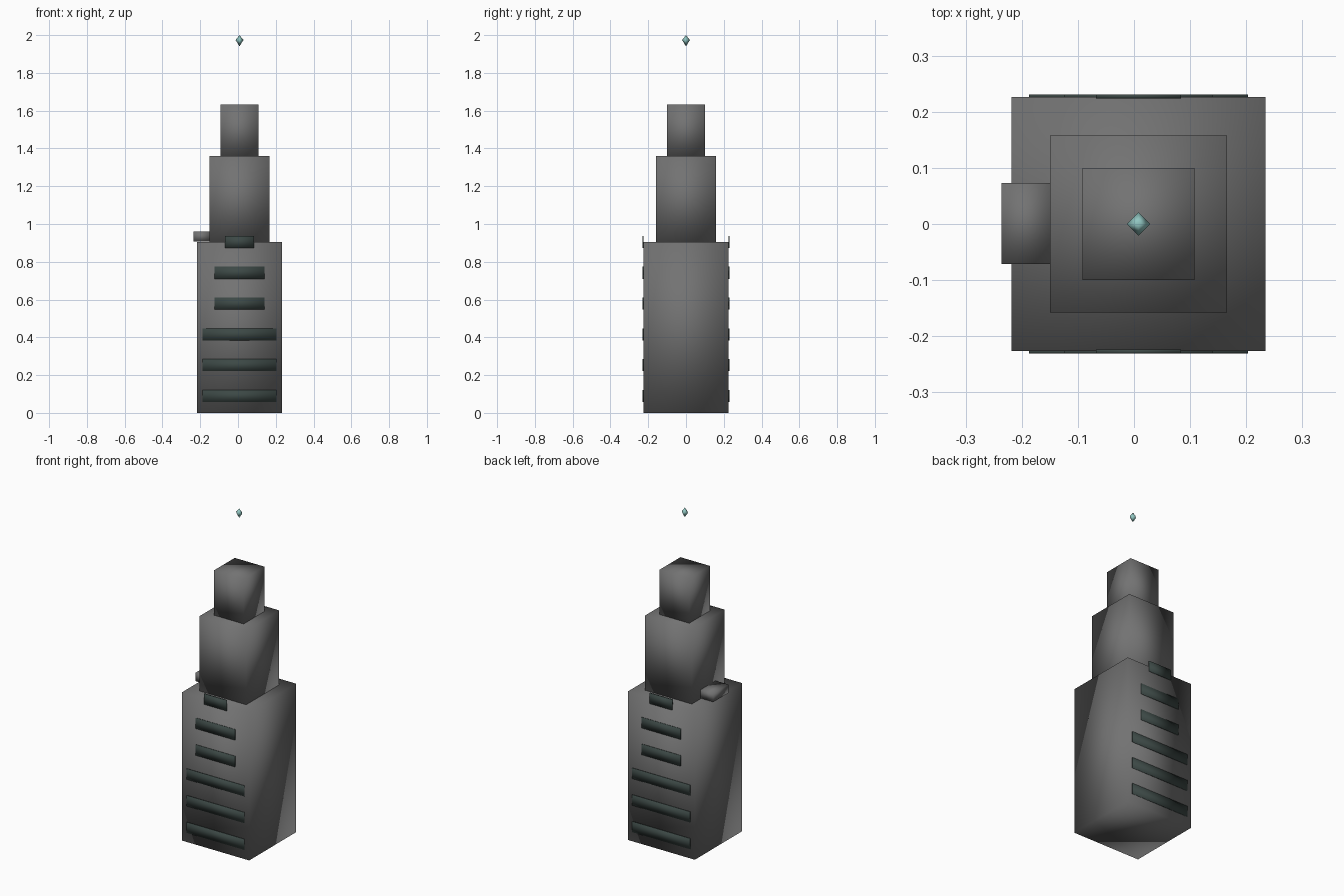
import bpy
import bmesh
from mathutils import Matrix, Vector

cube = bpy.data.objects.get("Cube")
if cube:
    bpy.data.objects.remove(cube, do_unlink=True)

CX = 0.008  # centre line of the tower


def material(name, rgb):
    mat = bpy.data.materials.new(name)
    mat.use_nodes = True
    colour = (*rgb, 1.0)
    mat.diffuse_color = colour
    bsdf = next(n for n in mat.node_tree.nodes if n.type == "BSDF_PRINCIPLED")
    bsdf.inputs["Base Color"].default_value = colour
    return mat


def finish(name, bm, mat):
    bmesh.ops.recalc_face_normals(bm, faces=bm.faces)
    for face in bm.faces:
        face.smooth = True
    mesh = bpy.data.meshes.new(name)
    bm.to_mesh(mesh)
    bm.free()
    mesh.materials.append(mat)
    obj = bpy.data.objects.new(name, mesh)
    bpy.context.collection.objects.link(obj)
    return obj


def box(name, low, high, mat):
    low, high = Vector(low), Vector(high)
    bm = bmesh.new()
    place = Matrix.Translation((low + high) / 2) @ Matrix.Diagonal((*(high - low), 1))
    bmesh.ops.create_cube(bm, size=1, matrix=place)
    return finish(name, bm, mat)


stone = material("dark_grey_stone", (0.17, 0.17, 0.17))
glass = material("dark_green_glass", (0.045, 0.065, 0.06))
gem = material("pale_teal_crystal", (0.28, 0.56, 0.53))

# Stacked tower tiers: name, half width, bottom, top
tiers = [("lower_tier", 0.226, 0, 0.905),
         ("middle_tier", 0.158, 0.905, 1.36),
         ("upper_tier", 0.1, 1.36, 1.633)]
for name, r, bottom, top in tiers:
    box(name, (CX - r, -r, bottom), (CX + r, r, top), stone)

# Ledge on the right side of the middle tier
box("side_ledge", (-0.236, -0.071, 0.908), (-0.149, 0.073, 0.96), stone)

# Window bands, repeated on front and back
half_widths = [0.195, 0.195, 0.195, 0.132, 0.132, 0.076]
for i, w in enumerate(half_widths):
    z = 0.09 + i * 0.163
    for side, sign in (("front", -1), ("back", 1)):
        ys = sorted((sign * 0.224, sign * 0.231))
        box(f"{side}_window_band_{i + 1}", (CX - w, ys[0], z - 0.032),
            (CX + w, ys[1], z + 0.032), glass)

# Floating crystal: four-sided double pyramid
bm = bmesh.new()
tip, base = bm.verts.new((CX, 0, 2.0)), bm.verts.new((CX, 0, 1.941))
ring = [bm.verts.new((CX + x, y, 1.974))
        for x, y in ((0.021, 0), (0, 0.021), (-0.021, 0), (0, -0.021))]
for i in range(4):
    a, b = ring[i], ring[(i + 1) % 4]
    bm.faces.new((a, b, tip))
    bm.faces.new((b, a, base))
finish("floating_crystal", bm, gem)
